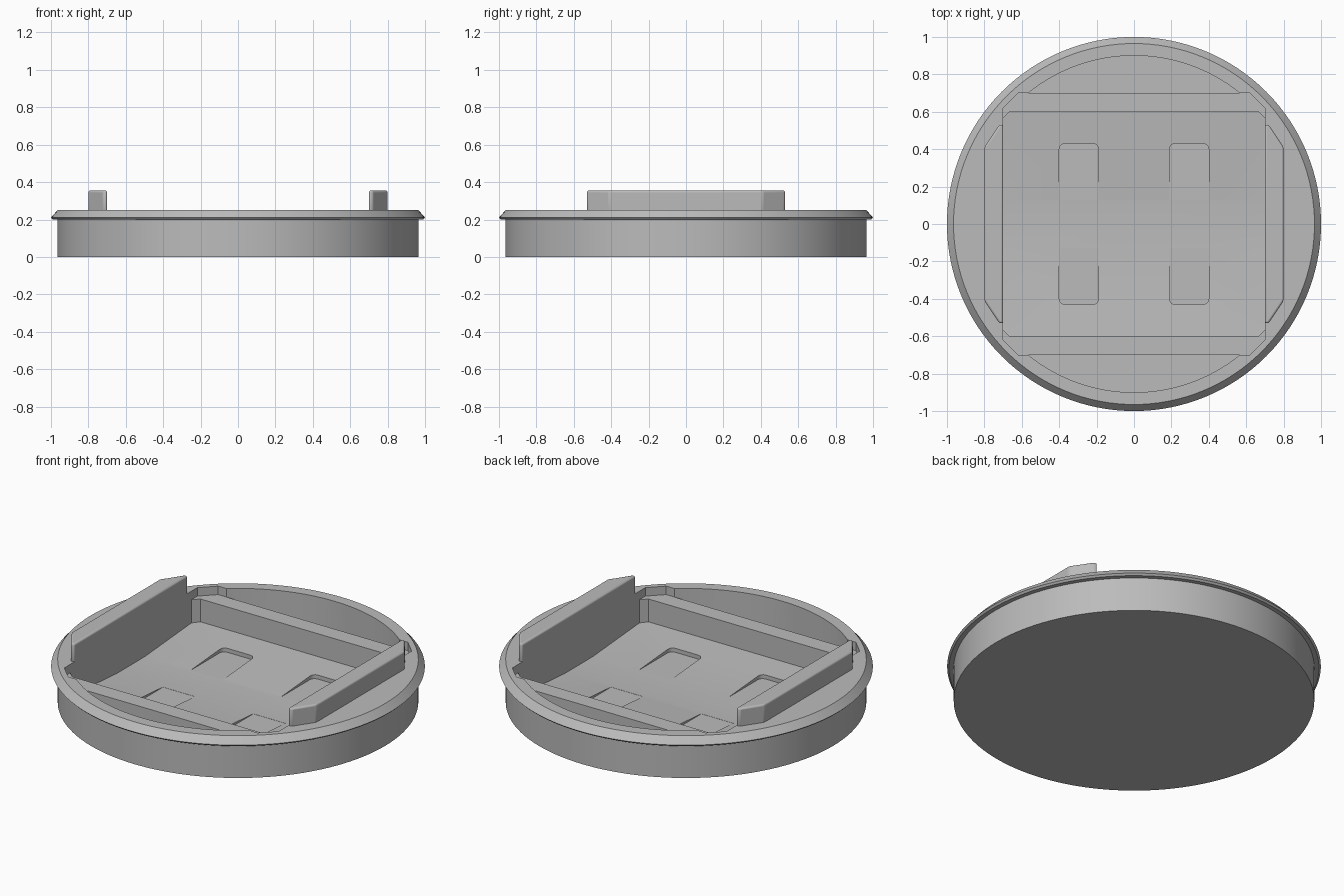
import bpy, bmesh, math

cube = bpy.data.objects.get("Cube")
if cube:
    bpy.data.objects.remove(cube, do_unlink=True)

grey = bpy.data.materials.new("plain grey")
grey.use_nodes = True
colour = (0.5, 0.5, 0.5, 1)
grey.diffuse_color = colour
grey.node_tree.nodes["Principled BSDF"].inputs["Base Color"].default_value = colour


def finish(name, bm):
    bmesh.ops.recalc_face_normals(bm, faces=bm.faces)
    mesh = bpy.data.meshes.new(name)
    bm.to_mesh(mesh)
    bm.free()
    mesh.materials.append(grey)
    obj = bpy.data.objects.new(name, mesh)
    bpy.context.collection.objects.link(obj)
    return obj


def prism(name, outline, bottom, top, floor=None, creases=()):
    """Extrude an outline upward; floor(y) optionally shapes its underside."""
    bm = bmesh.new()
    face = bm.faces.new([bm.verts.new((x, y, bottom)) for x, y in outline])
    made = bmesh.ops.extrude_face_region(bm, geom=[face])["geom"]
    for v in made:
        if isinstance(v, bmesh.types.BMVert):
            v.co.z = top
    for y in creases:
        bmesh.ops.bisect_plane(bm, geom=bm.verts[:] + bm.edges[:] + bm.faces[:],
                               plane_co=(0, y, 0), plane_no=(0, 1, 0))
    if floor:
        for v in bm.verts:
            if v.co.z < (bottom + top) / 2:
                v.co.z = floor(v.co.y)
    return finish(name, bm)


def chamfered(w, h, c):
    return [(w - c, -h), (w, c - h), (w, h - c), (w - c, h),
            (c - w, h), (-w, h - c), (-w, c - h), (c - w, -h)]


FLAT = 0.13
FLOOR = 0.03


def floor_height(y):
    return FLOOR + 0.075 * max(0, abs(y) - FLAT)


# Round body with an overhanging bevelled rim, turned around z
profile = [(0, 0), (0.965, 0), (0.965, 0.2), (0.99, 0.2), (1, 0.21), (0.965, 0.25), (0, 0.25)]
bm = bmesh.new()
pts = [bm.verts.new((r, 0, z)) for r, z in profile]
edges = [bm.edges.new(pair) for pair in zip(pts, pts[1:])]
bmesh.ops.spin(bm, geom=pts + edges, axis=(0, 0, 1), cent=(0, 0, 0),
               angle=math.tau, steps=128)
bmesh.ops.remove_doubles(bm, verts=bm.verts, dist=0.0001)
body = finish("round_body", bm)

# Shallow square seat and the deep tray below it
cutters = [
    prism("seat_cutter", chamfered(0.7, 0.7, 0.08), 0.2, 0.4),
    prism("tray_cutter", chamfered(0.7, 0.6, 0.035), 0, 0.4, floor_height, (-FLAT, FLAT)),
]

# Crescent pockets outside the two cross bars
start = math.asin(0.7 / 0.9)
for side in (-1, 1):
    arc = [start + (math.pi - 2 * start) * i / 32 for i in range(33)]
    outline = [(0.9 * math.cos(a), side * 0.9 * math.sin(a)) for a in arc]
    cutters.append(prism("crescent_cutter", outline, 0, 0.4, lambda y: floor_height(0.7)))

# Four level slots sunk into the sloping tray floor
for sx in (-1, 1):
    for sy in (-1, 1):
        x0, x1, y1, r = 0.19, 0.4, 0.43, 0.03
        outline = [(x0, FLAT), (x1, FLAT)]
        for cx, first in ((x1 - r, 0), (x0 + r, 90)):
            for step in range(5):
                a = math.radians(first + step * 22.5)
                outline.append((cx + r * math.cos(a), y1 - r + r * math.sin(a)))
        outline = [(sx * x, sy * y) for x, y in outline]
        cutters.append(prism("slot_cutter", outline, FLOOR - 0.001, 0.15))

for cutter in cutters:
    cutter.hide_render = True
    mod = body.modifiers.new("cut", 'BOOLEAN')
    mod.operation = 'DIFFERENCE'
    mod.solver = 'EXACT'
    mod.object = cutter
    bpy.context.view_layer.objects.active = body
    bpy.ops.object.modifier_apply(modifier=mod.name)
    bpy.data.objects.remove(cutter, do_unlink=True)

# Raised side rails with tapered ends
parts = [body]
for name, side in (("right_rail", -1), ("left_rail", 1)):
    half = [(0.7, 0.53), (0.72, 0.53), (0.8, 0.41)]
    outline = half + [(x, -y) for x, y in reversed(half)]
    rail = prism(name, [(side * x, y) for x, y in outline], 0.235, 0.355)
    bevel = rail.modifiers.new("soft edges", 'BEVEL')
    bevel.width = 0.01
    bevel.segments = 3
    parts.append(rail)

# Smooth shading with crisp edges
for obj in parts:
    bpy.ops.object.select_all(action='DESELECT')
    obj.select_set(True)
    bpy.context.view_layer.objects.active = obj
    bpy.ops.object.shade_smooth_by_angle(angle=math.radians(30))
